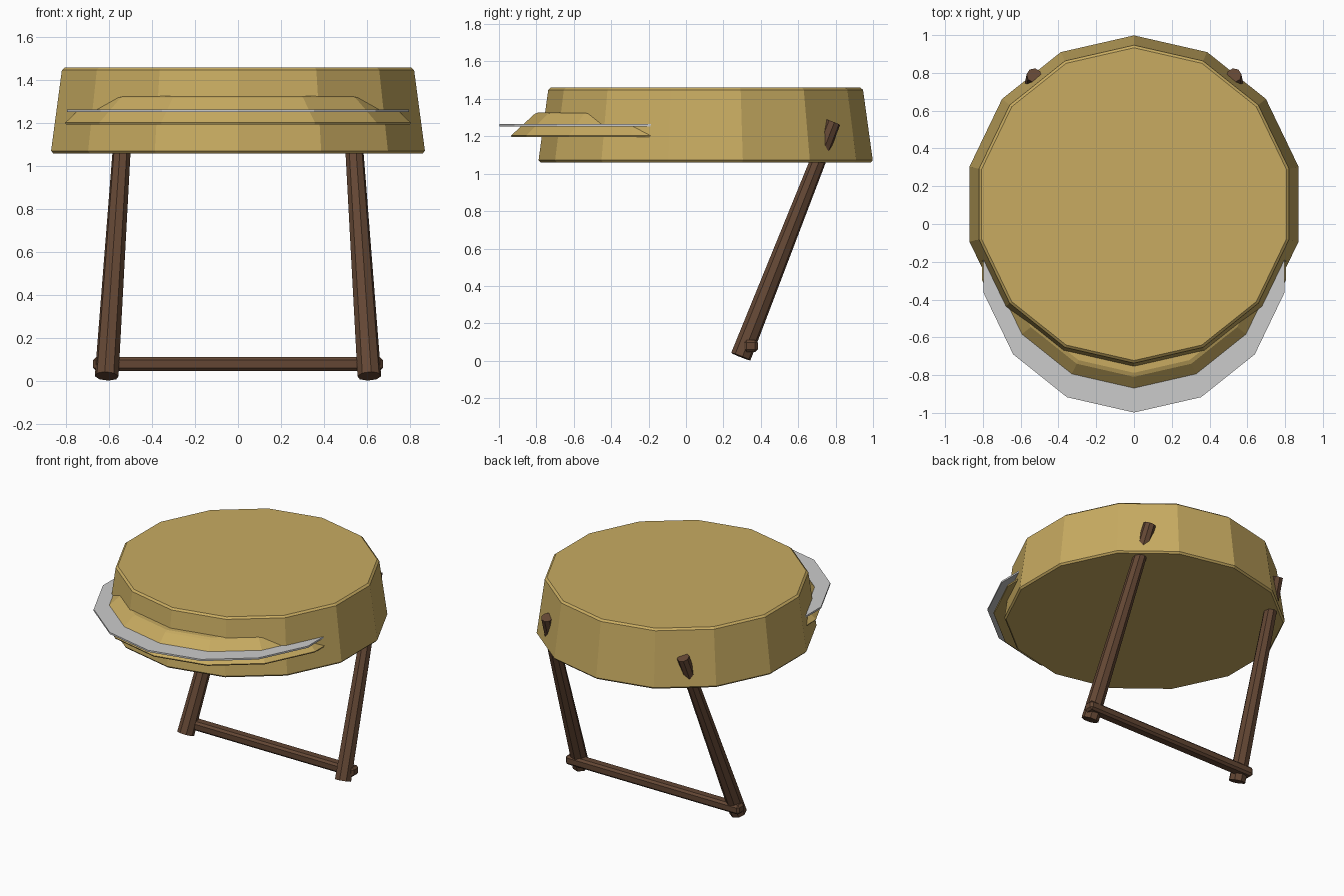
import bpy, math
from mathutils import Vector

if "Cube" in bpy.data.objects:
    bpy.data.objects.remove(bpy.data.objects["Cube"])


def material(name, color):
    m = bpy.data.materials.new(name)
    m.diffuse_color = (*color, 1)
    m.use_nodes = True
    m.node_tree.nodes["Principled BSDF"].inputs["Base Color"].default_value = m.diffuse_color
    return m


GOLD = material("gold_cloth", (0.58, 0.41, 0.12))
WHITE = material("pale_trim", (0.8, 0.8, 0.78))
BROWN = material("dark_wood", (0.125, 0.062, 0.034))


def finish(name, mat, bevel=0):
    o = bpy.context.object
    o.name = name
    o.data.materials.append(mat)
    if bevel:
        b = o.modifiers.new("bevel", 'BEVEL')
        b.width = bevel
        b.segments = 1
        b.limit_method = 'ANGLE'
        b.angle_limit = math.radians(35)
    return o


def disc(name, r1, r2, y, z1, z2, mat, bevel=0):
    # fourteen-sided tapered disc with a corner pointing front and back
    bpy.ops.mesh.primitive_cone_add(vertices=14, radius1=r1, radius2=r2, depth=z2 - z1,
                                    location=(0, y, (z1 + z2) / 2))
    return finish(name, mat, bevel)


def tapered_leg(name, a, b, r1, r2, mat, bevel=0):
    a, b = Vector(a), Vector(b)
    d = b - a
    bpy.ops.mesh.primitive_cone_add(vertices=8, radius1=r1, radius2=r2, depth=d.length,
                                    location=(a + b) / 2)
    o = finish(name, mat, bevel)
    o.rotation_euler = d.to_track_quat('Z', 'Y').to_euler()
    return o


# Main round body and the lip that pokes out at the front
disc("round_body", 0.895, 0.84, 0.105, 1.06, 1.46, GOLD, 0.012)
disc("front_lip", 0.835, 0.69, -0.11, 1.195, 1.328, GOLD, 0.012)
disc("pale_plate", 0.818, 0.818, -0.18, 1.253, 1.265, WHITE)

# Slanted legs running up through the body
for s, side in ((-1, "left"), (1, "right")):
    tapered_leg(side + "_leg", (s * 0.612, 0.293, 0.022), (s * 0.529, 0.787, 1.275),
                0.056, 0.04, BROWN)

# Crossbar joining the feet
bpy.ops.mesh.primitive_cube_add(size=1, location=(0, 0.347, 0.079))
bar = bpy.context.object
bar.scale = (1.35, 0.074, 0.064)
bpy.ops.object.transform_apply(location=False, rotation=False, scale=True)
finish("crossbar", BROWN, 0.014)
